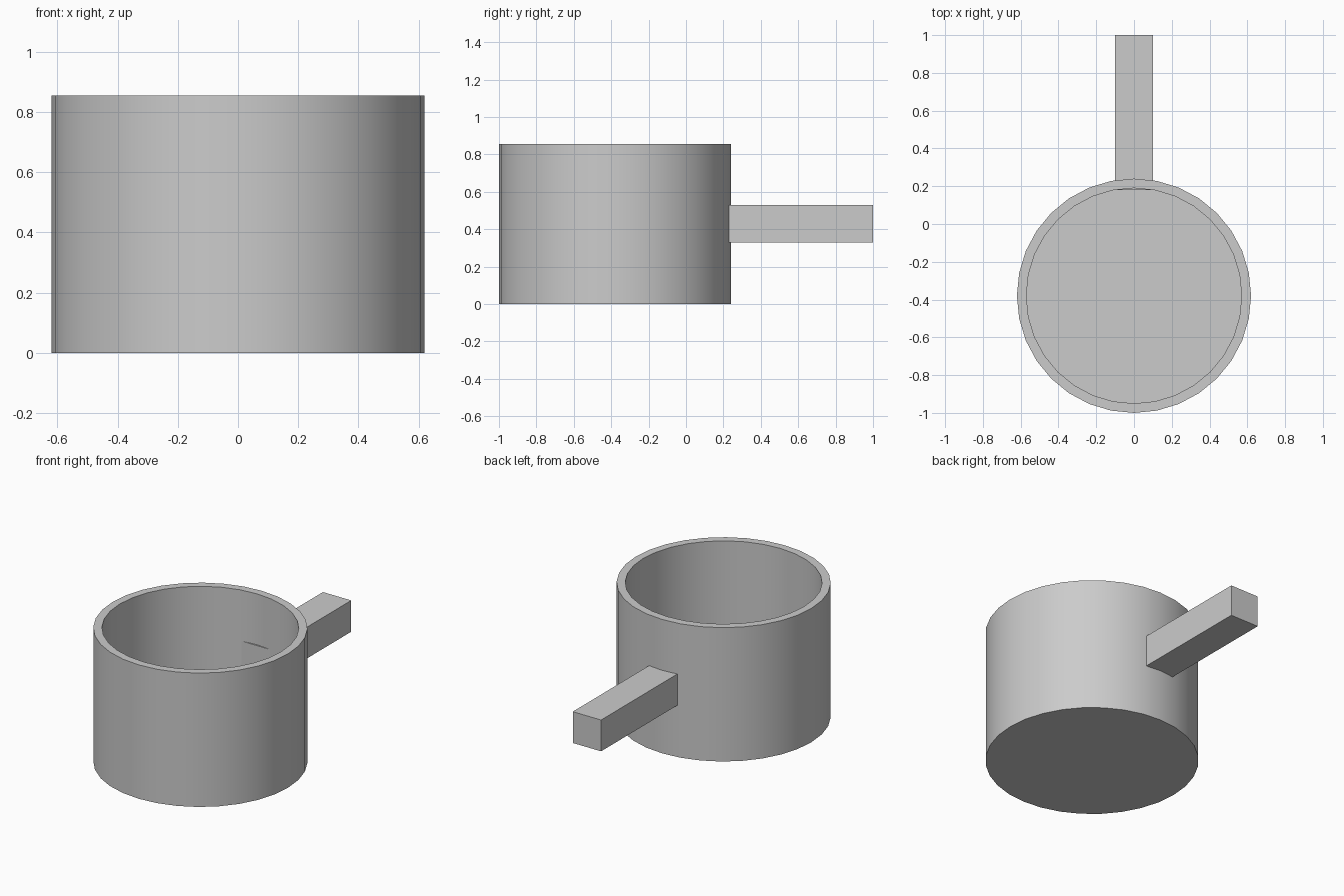
import bpy
import bmesh
import math

if "Cube" in bpy.data.objects:
    bpy.data.objects.remove(bpy.data.objects["Cube"], do_unlink=True)

CUP_Y, HEIGHT, SEGMENTS = -0.38, 0.855, 32

grey = bpy.data.materials.new("light_grey")
grey.use_nodes = True
grey.diffuse_color = (0.6, 0.6, 0.6, 1)
grey.node_tree.nodes["Principled BSDF"].inputs["Base Color"].default_value = (0.6, 0.6, 0.6, 1)


def add_object(name, bm):
    """Turn a bmesh into a named grey object."""
    bmesh.ops.recalc_face_normals(bm, faces=bm.faces)
    mesh = bpy.data.meshes.new(name)
    bm.to_mesh(mesh)
    bm.free()
    mesh.materials.append(grey)
    obj = bpy.data.objects.new(name, mesh)
    bpy.context.collection.objects.link(obj)
    return obj


# Cup body: stacked rings from the outer base, over the rim, to the inner floor
bm = bmesh.new()
rings = []
for radius, z in [(0.62, 0), (0.62, HEIGHT), (0.57, HEIGHT), (0.57, 0.05)]:
    angles = [2 * math.pi * i / SEGMENTS for i in range(SEGMENTS)]
    rings.append([bm.verts.new((radius * math.cos(a), CUP_Y + radius * math.sin(a), z))
                  for a in angles])
for lower, upper in zip(rings, rings[1:]):
    for i in range(SEGMENTS):
        j = (i + 1) % SEGMENTS
        bm.faces.new((lower[i], lower[j], upper[j], upper[i]))
bm.faces.new(rings[0])
bm.faces.new(rings[-1])
cup = add_object("cup_body", bm)
bpy.ops.object.select_all(action="DESELECT")
cup.select_set(True)
bpy.context.view_layer.objects.active = cup
bpy.ops.object.shade_smooth_by_angle(angle=math.radians(30))

# Handle: square bar running through the back wall
bm = bmesh.new()
bmesh.ops.create_cube(bm, size=1)
bmesh.ops.scale(bm, vec=(0.2, 0.82, 0.2), verts=bm.verts)
bmesh.ops.translate(bm, vec=(0, 0.59, 0.43), verts=bm.verts)
add_object("handle", bm)
